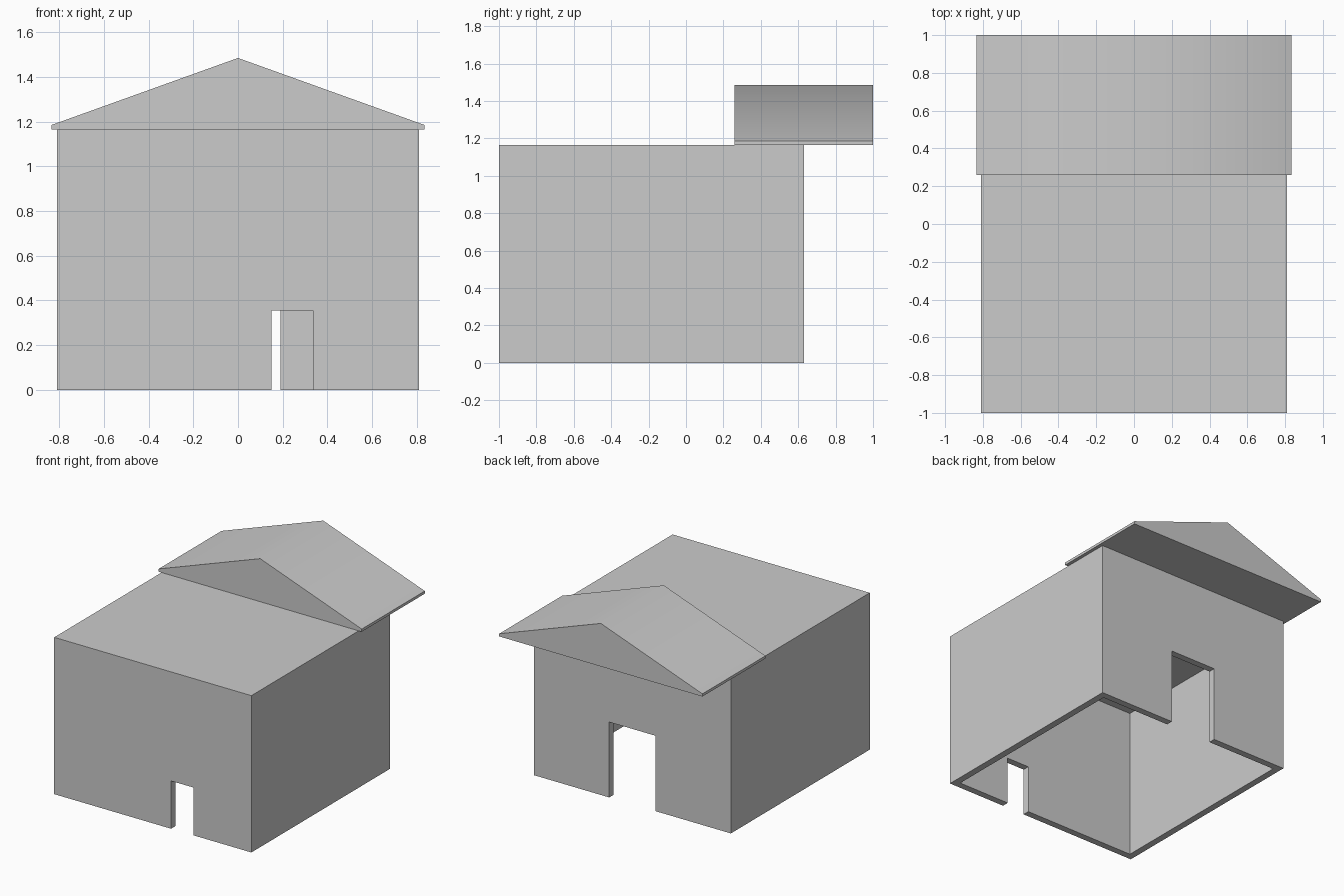
import bpy, bmesh
from math import radians

if "Cube" in bpy.data.objects:
    bpy.data.objects.remove(bpy.data.objects["Cube"])

WALL = 0.05
HEIGHT = 1.165


def make_object(name, bm):
    bmesh.ops.recalc_face_normals(bm, faces=bm.faces)
    mesh = bpy.data.meshes.new(name)
    bm.to_mesh(mesh)
    bm.free()
    obj = bpy.data.objects.new(name, mesh)
    bpy.context.collection.objects.link(obj)
    return obj


def box(name, x0, x1, y0, y1, z0, z1):
    bm = bmesh.new()
    bmesh.ops.create_cube(bm, size=1)
    bmesh.ops.scale(bm, vec=(x1 - x0, y1 - y0, z1 - z0), verts=bm.verts)
    bmesh.ops.translate(bm, vec=((x0 + x1) / 2, (y0 + y1) / 2, (z0 + z1) / 2), verts=bm.verts)
    return make_object(name, bm)


def cut(target, cutter):
    mod = target.modifiers.new(cutter.name, 'BOOLEAN')
    mod.operation = 'DIFFERENCE'
    mod.solver = 'EXACT'
    mod.object = cutter
    cutter.hide_render = True
    cutter.hide_set(True)
    cutter.display_type = 'WIRE'


# House body: a flat-topped box hollowed out from below, with two doorways
body = box("house_body", -0.81, 0.81, -1.0, 0.63, 0.0, HEIGHT)
cut(body, box("room_cutter", -0.81 + WALL, 0.81 - WALL, -1.0 + WALL, 0.63 - WALL,
              -0.2, HEIGHT - WALL))
cut(body, box("front_door_cutter", 0.15, 0.335, -1.1, -0.8, -0.2, 0.355))
cut(body, box("back_door_cutter", -0.19, 0.19, 0.5, 0.75, -0.2, 0.56))

# Gable roof: solid prism shifted over the back, with thin eave edges
profile = [(-0.835, HEIGHT), (0.835, HEIGHT), (0.835, 1.185), (0, 1.485), (-0.835, 1.185)]
bm = bmesh.new()
gable = bm.faces.new([bm.verts.new((x, 0.26, z)) for x, z in profile])
ext = bmesh.ops.extrude_face_region(bm, geom=[gable], use_keep_orig=True)
bmesh.ops.translate(bm, vec=(0, 0.74, 0),
                    verts=[v for v in ext["geom"] if isinstance(v, bmesh.types.BMVert)])
roof = make_object("gable_roof", bm)

# The ridge is softly shaded, the eaves and gable edges stay sharp
bpy.ops.object.select_all(action='DESELECT')
roof.select_set(True)
bpy.context.view_layer.objects.active = roof
bpy.ops.object.shade_smooth_by_angle(angle=radians(45))
